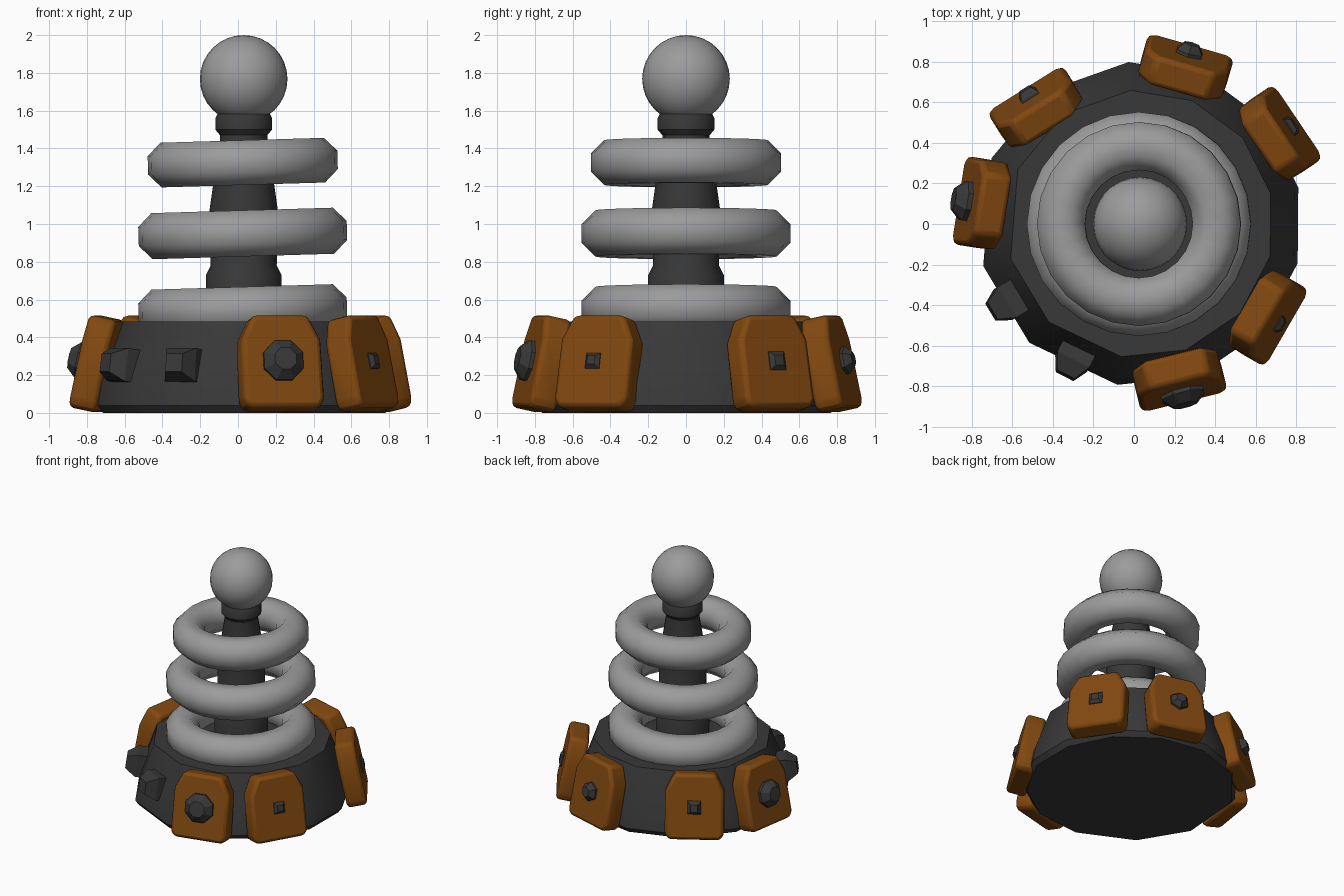
import bpy, bmesh, math
from mathutils import Matrix, Vector

cube = bpy.data.objects.get("Cube")
if cube:
    bpy.data.objects.remove(cube)

AXIS = 0.03  # x of the central axis


def material(name, color):
    m = bpy.data.materials.new(name)
    m.use_nodes = True
    m.diffuse_color = (*color, 1)
    m.node_tree.nodes["Principled BSDF"].inputs["Base Color"].default_value = (*color, 1)
    return m


SILVER = material("light_grey", (0.33, 0.33, 0.335))
DARK = material("dark_grey", (0.04, 0.04, 0.04))
RUST = material("rust_orange", (0.22, 0.065, 0.005))


def finish(name, bm, mat, matrix=None, bevel=0, angle=35, segments=2):
    bmesh.ops.recalc_face_normals(bm, faces=bm.faces)
    mesh = bpy.data.meshes.new(name)
    bm.to_mesh(mesh)
    bm.free()
    mesh.materials.append(mat)
    ob = bpy.data.objects.new(name, mesh)
    bpy.context.collection.objects.link(ob)
    if matrix:
        ob.matrix_world = matrix
    if bevel:
        mod = ob.modifiers.new("soft_edges", 'BEVEL')
        mod.width, mod.segments = bevel, segments
        mod.limit_method, mod.angle_limit = 'ANGLE', math.radians(35)
    bpy.ops.object.select_all(action='DESELECT')
    ob.select_set(True)
    bpy.context.view_layer.objects.active = ob
    bpy.ops.object.shade_smooth_by_angle(angle=math.radians(angle))
    return ob


def lathe(profile, angles):
    """Closed solid from (radius, height) pairs swept through the angles."""
    bm = bmesh.new()
    n = len(angles)
    rings = [[bm.verts.new((r * math.cos(a), r * math.sin(a), z)) for a in angles]
             for r, z in profile]
    for low, high in zip(rings, rings[1:]):
        for i in range(n):
            j = (i + 1) % n
            bm.faces.new((low[i], low[j], high[j], high[i]))
    bm.faces.new(rings[0][::-1])
    bm.faces.new(rings[-1])
    return bm


def even(n, turn=0.0):
    return [math.tau * (i + turn) / n for i in range(n)]


def ring(name, z, major, tube):
    """Torus with an eight-sided tube, leaning slightly."""
    bm = bmesh.new()
    n, k = 24, 8
    loops = []
    for a in even(n):
        loops.append([bm.verts.new(((major + tube * math.cos(b)) * math.cos(a),
                                    (major + tube * math.cos(b)) * math.sin(a),
                                    tube * math.sin(b))) for b in even(k, 0.5)])
    for i in range(n):
        p, q = loops[i], loops[(i + 1) % n]
        for j in range(k):
            bm.faces.new((p[j], q[j], q[(j + 1) % k], p[(j + 1) % k]))
    finish(name, bm, SILVER,
           Matrix.Translation((AXIS - 0.005, 0, z)) @ Matrix.Rotation(-0.03, 4, 'Y'), angle=60)


def on_side(x, y, z, degrees, tilt):
    """Frame with local z facing outward and local y up the slope."""
    a, t = math.radians(degrees), math.radians(tilt)
    out = Vector((math.cos(a) * math.cos(t), math.sin(a) * math.cos(t), math.sin(t)))
    side = Vector((-math.sin(a), math.cos(a), 0))
    m = Matrix((side, out.cross(side), out)).transposed().to_4x4()
    m.translation = (x, y, z)
    return m


# Uneven twelve-sided base
corners = [math.radians(d) for d in (13, 40, 67, 94, 125, 156, 195, 227, 262, 290, 318, 346)]
finish("base", lathe([(0.77, 0), (0.8, 0.04), (0.78, 0.16), (0.66, 0.485)], corners),
       DARK, Matrix.Translation((AXIS, 0, 0)), angle=40)

# Central post with foot and collar
post = [(0.2, 0.45), (0.2, 0.73), (0.175, 0.78), (0.18, 1.08), (0.16, 1.22), (0.125, 1.45),
        (0.125, 1.47), (0.15, 1.5), (0.15, 1.56), (0.125, 1.61), (0.1, 1.63)]
finish("post", lathe(post, even(16)), DARK, Matrix.Translation((AXIS, 0, 0)))

# Coil rings
ring("lower_ring", 0.545, 0.43, 0.132)
ring("middle_ring", 0.95, 0.43, 0.132)
ring("upper_ring", 1.325, 0.384, 0.128)

# Ball on top
bm = bmesh.new()
bmesh.ops.create_uvsphere(bm, u_segments=28, v_segments=16, radius=0.232)
finish("top_ball", bm, SILVER, Matrix.Translation((AXIS, 0, 1.768)), angle=60)


def plate(name, frame):
    """Slab with clipped upper corners and rounded edges."""
    half = [(0.19, -0.25), (0.22, -0.21), (0.215, 0.12), (0.15, 0.25)]
    outline = half + [(-x, y) for x, y in reversed(half)]
    bm = bmesh.new()
    face = bm.faces.new([bm.verts.new((x, y, -0.075)) for x, y in outline])
    grown = bmesh.ops.extrude_face_region(bm, geom=[face])
    bmesh.ops.translate(bm, vec=(0, 0, 0.15),
                        verts=[v for v in grown["geom"] if isinstance(v, bmesh.types.BMVert)])
    finish(name, bm, RUST, frame, bevel=0.035, angle=40)


def bolt(name, frame, size, sides, lift, height):
    """Faceted stud with a blunt tip."""
    bm = lathe([(size, -0.08), (size, height * 0.35), (size * 0.55, height)], even(sides, 0.5))
    finish(name, bm, DARK, frame @ Matrix.Translation((0, 0, lift)), angle=25)


# Armour plates with bolts: x, y, facing, bolt radius, bolt sides, bolt height
plates = [(0.25, 0.765, 74, 0.075, 6, 0.06), (0.71, 0.44, 34, 0.07, 4, 0.03),
          (0.65, -0.455, -30, 0.06, 4, 0.03), (0.22, -0.76, -76, 0.115, 8, 0.07),
          (-0.745, 0.1, 171, 0.105, 8, 0.08), (-0.475, 0.565, 122, 0.07, 4, 0.05)]
for i, (x, y, facing, size, sides, height) in enumerate(plates, 1):
    frame = on_side(x, y, 0.26, facing, 12)
    plate(f"side_plate_{i}", frame)
    bolt(f"plate_bolt_{i}", frame, size, sides, 0.07, height)

# Bare bolts where plates are missing
for i, (x, y, facing) in enumerate([(-0.6, -0.37, 211), (-0.285, -0.64, 243)], 1):
    bolt(f"bare_bolt_{i}", on_side(x, y, 0.25, facing, 8), 0.125, 4, 0, 0.12)
